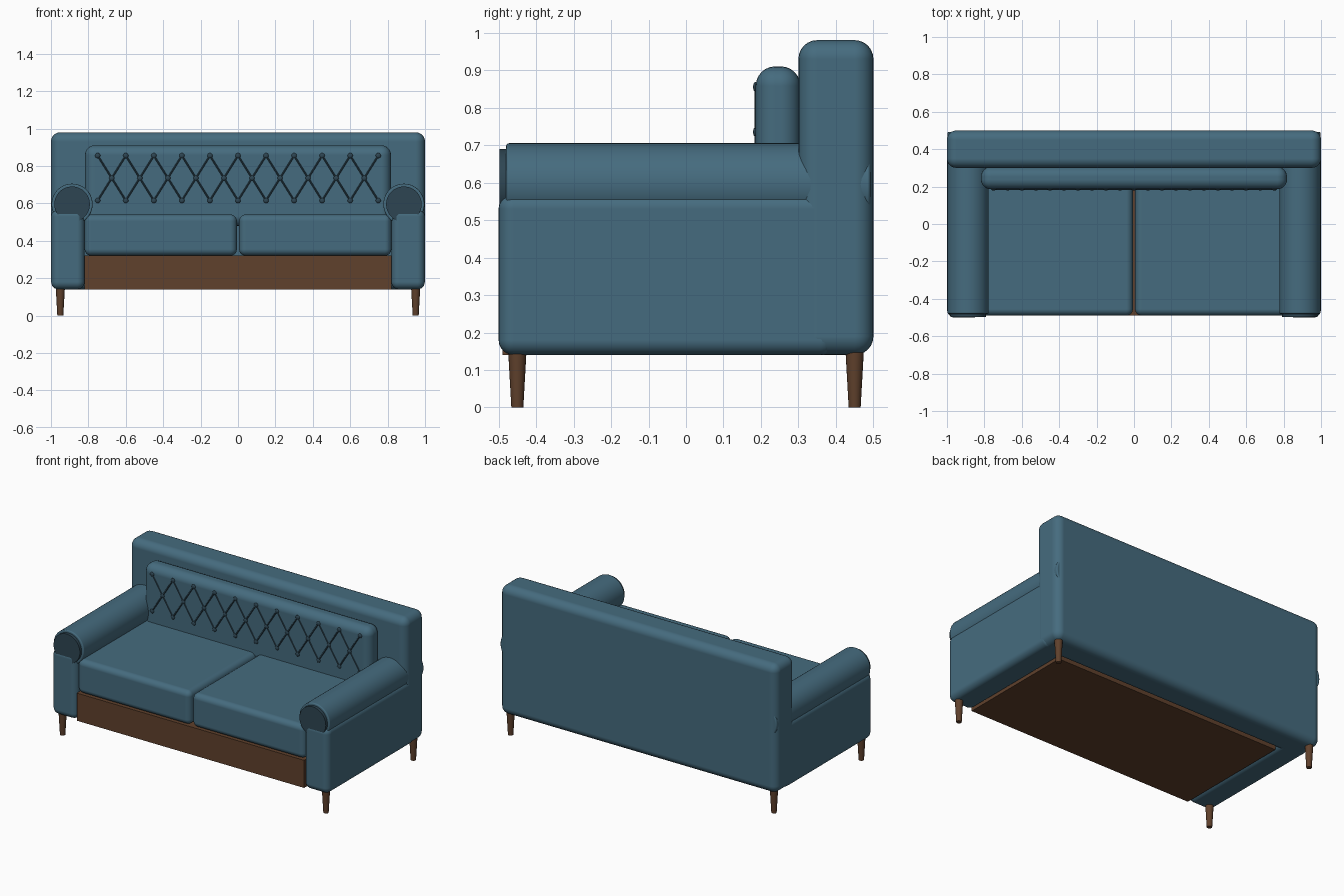
import bpy, bmesh, math
from mathutils import Vector, Matrix

if "Cube" in bpy.data.objects:
    bpy.data.objects.remove(bpy.data.objects["Cube"], do_unlink=True)


def material(name, rgb):
    m = bpy.data.materials.new(name)
    m.use_nodes = True
    m.diffuse_color = (*rgb, 1)
    m.node_tree.nodes["Principled BSDF"].inputs["Base Color"].default_value = (*rgb, 1)
    return m


FABRIC = material("blue fabric", (0.06, 0.148, 0.21))
DARK = material("dark blue trim", (0.027, 0.06, 0.085))
WOOD = material("brown wood", (0.115, 0.052, 0.025))


def finish(name, bm, mat, bevel=0, segments=6):
    """Turn a bmesh into an object, with optional rounded edges."""
    bmesh.ops.recalc_face_normals(bm, faces=bm.faces)
    mesh = bpy.data.meshes.new(name)
    bm.to_mesh(mesh)
    bm.free()
    mesh.materials.append(mat)
    ob = bpy.data.objects.new(name, mesh)
    bpy.context.collection.objects.link(ob)
    bpy.ops.object.select_all(action='DESELECT')
    ob.select_set(True)
    bpy.context.view_layer.objects.active = ob
    bpy.ops.object.shade_smooth_by_angle(angle=math.radians(40))
    if bevel:
        mod = ob.modifiers.new("rounded edges", 'BEVEL')
        mod.width = bevel
        mod.segments = segments
        mod.limit_method = 'ANGLE'
        mod.angle_limit = math.radians(50)
        mod.harden_normals = True
    return ob


def box(name, lo, hi, mat, bevel=0):
    lo, hi = Vector(lo), Vector(hi)
    bm = bmesh.new()
    bmesh.ops.create_cube(bm, size=1, matrix=Matrix.Translation((lo + hi) / 2)
                          @ Matrix.Diagonal((*(hi - lo), 1)))
    return finish(name, bm, mat, bevel)


def add_rod(bm, a, b, r1, r2, sides):
    """Capped cylinder or cone from a to b."""
    a, b = Vector(a), Vector(b)
    d = b - a
    rot = d.to_track_quat('Z', 'Y').to_matrix().to_4x4()
    bmesh.ops.create_cone(bm, cap_ends=True, segments=sides, radius1=r1, radius2=r2,
                          depth=d.length, matrix=Matrix.Translation((a + b) / 2) @ rot)


def rod(name, a, b, r1, r2, mat, sides=32, bevel=0):
    bm = bmesh.new()
    add_rod(bm, a, b, r1, r2, sides)
    return finish(name, bm, mat, bevel, 3)


# Frame and backrest
box("wood_base", (-0.82, -0.49, 0.14), (0.82, 0.30, 0.32), WOOD)
box("backrest", (-1, 0.30, 0.14), (1, 0.50, 0.98), FABRIC, 0.05)
box("back_cushion", (-0.818, 0.186, 0.48), (0.818, 0.305, 0.91), FABRIC, 0.052)

# Arms, seat cushions and legs, repeated on each side
for side, s in (("left", 1), ("right", -1)):
    x0, x1 = sorted((s * 0.82, s * 0.999))
    box(side + "_arm", (x0, -0.50, 0.14), (x1, 0.40, 0.57), FABRIC, 0.04)
    cx, cz = s * 0.887, 0.595
    rod(side + "_arm_roll", (cx, -0.48, cz), (cx, 0.492, cz), 0.11, 0.11, FABRIC, 48, 0.008)
    rod(side + "_arm_roll_cap", (cx, -0.498, cz), (cx, -0.47, cz), 0.095, 0.095, DARK, 48)
    x0, x1 = sorted((s * 0.006, s * 0.82))
    box(side + "_seat_cushion", (x0, -0.49, 0.32), (x1, 0.25, 0.54), FABRIC, 0.035)
    for end, y in (("front", -0.45), ("back", 0.45)):
        rod(f"{side}_{end}_leg", (s * 0.95, y, 0), (s * 0.95, y, 0.16), 0.016, 0.025, WOOD, 20)

# Diamond tufting: buttons joined by thin seams
Y = 0.186
ROWS = (0.855, 0.735, 0.615)
outer = [-0.75 + 0.15 * i for i in range(11)]
middle = [-0.675 + 0.15 * i for i in range(10)]

bm = bmesh.new()
for xs, z in ((outer, ROWS[0]), (middle, ROWS[1]), (outer, ROWS[2])):
    for x in xs:
        bmesh.ops.create_uvsphere(bm, u_segments=12, v_segments=8, radius=0.014,
                                  matrix=Matrix.Translation((x, Y, z))
                                  @ Matrix.Diagonal((1, 0.5, 1, 1)))
finish("tuft_buttons", bm, DARK)

bm = bmesh.new()
for x in middle:
    for dx in (-0.075, 0.075):
        for z in (ROWS[0], ROWS[2]):
            add_rod(bm, (x, Y, ROWS[1]), (x + dx, Y, z), 0.0045, 0.0045, 6)
finish("tuft_seams", bm, DARK)
